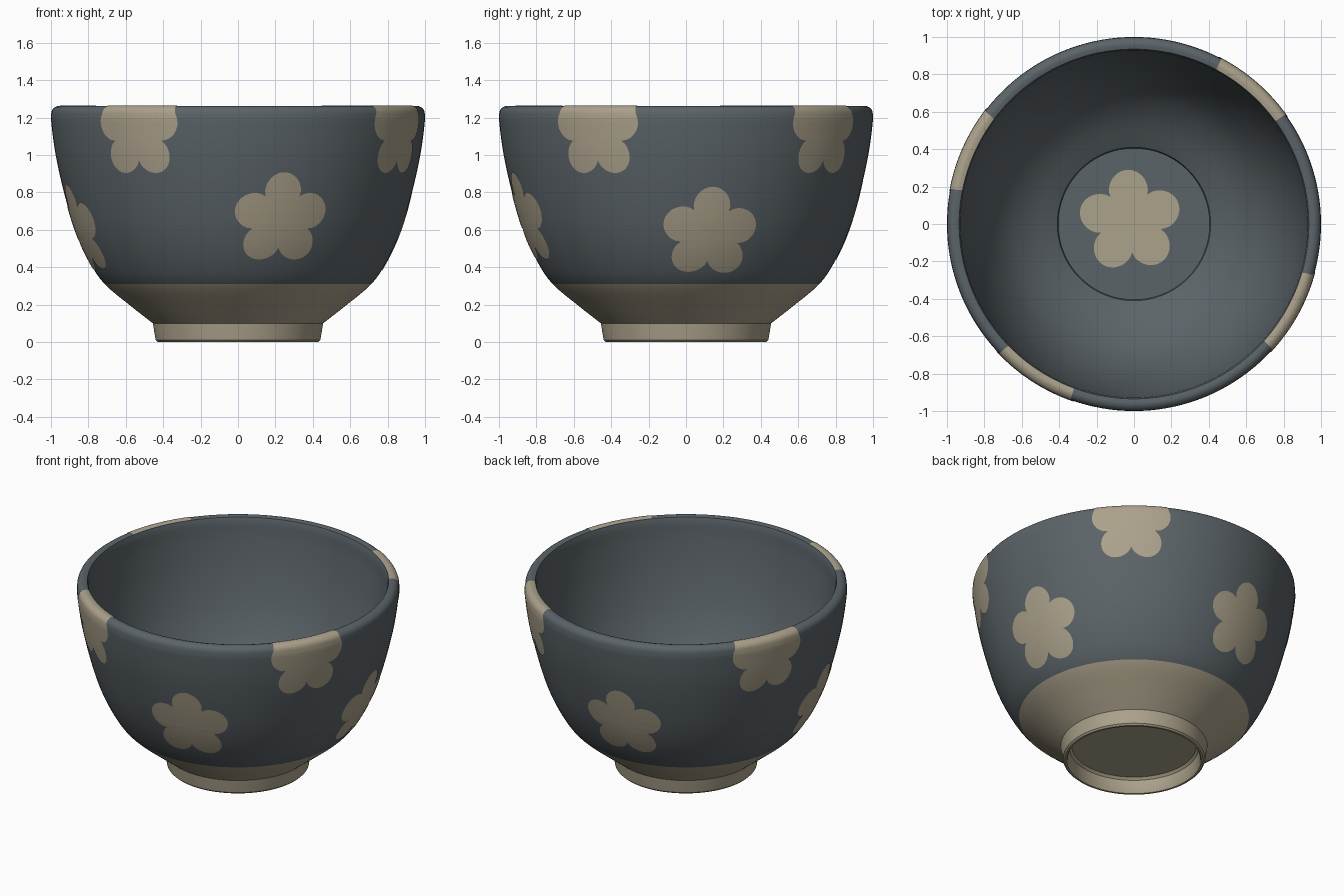
import bpy, bmesh, math
from mathutils import Vector

if "Cube" in bpy.data.objects:
    bpy.data.objects.remove(bpy.data.objects["Cube"])

SEGS = 144
BAND_Z = 0.31
FLOOR_Z = 0.17
RIM_IN = 0.935


def material(name, rgb):
    m = bpy.data.materials.new(name)
    m.diffuse_color = (*rgb, 1)
    m.use_nodes = True
    m.node_tree.nodes["Principled BSDF"].inputs["Base Color"].default_value = m.diffuse_color
    return m


slate = material("slate_glaze", (0.105, 0.127, 0.140))
beige = material("bare_clay_beige", (0.41, 0.36, 0.26))


def smooth_path(pts, n=4):
    """Catmull-Rom curve through the points."""
    p = [Vector(q) for q in pts]
    p = [2 * p[0] - p[1]] + p + [2 * p[-1] - p[-2]]
    out = []
    for i in range(1, len(p) - 2):
        a, b, c, d = p[i - 1:i + 3]
        for k in range(n):
            t = k / n
            out.append(0.5 * (2 * b + (c - a) * t + (2 * a - 5 * b + 4 * c - d) * t * t
                              + (3 * b - a - 3 * c + d) * t ** 3))
    return out + [p[-2]]


# profile (radius, height): underside and foot, outer wall, rim, inner wall
foot = [Vector(q) for q in [(0, 0.1), (0.385, 0.1), (0.40, 0.085), (0.41, 0.01), (0.417, 0),
                            (0.43, 0), (0.44, 0.01), (0.447, 0.05)]]
wall = smooth_path([(0.455, 0.1), (0.57, 0.19), (0.713, BAND_Z), (0.795, 0.43), (0.868, 0.59),
                    (0.928, 0.79), (0.975, 1.0), (0.998, 1.17), (0.999, 1.215)])
rim = [Vector((0.957 + 0.042 * math.cos(a), 1.22 + 0.042 * math.sin(a)))
       for a in (math.radians(d) for d in range(15, 91, 15))] + [Vector((RIM_IN, 1.256))]
inner = smooth_path([(0.928, 1.235), (0.918, 1.1), (0.885, 0.88), (0.82, 0.64),
                     (0.715, 0.43), (0.58, 0.29), (0.41, 0.185)])
inner += [Vector((0.405, FLOOR_Z)), Vector((0, FLOOR_Z))]
profile = foot + wall + rim + inner
n_outer = len(foot) + len(wall)


def make_object(name, bm, mats):
    me = bpy.data.meshes.new(name)
    bm.to_mesh(me)
    bm.free()
    for m in mats:
        me.materials.append(m)
    ob = bpy.data.objects.new(name, me)
    bpy.context.collection.objects.link(ob)
    return ob


# bowl body
bm = bmesh.new()
rings = []
for k in range(SEGS):
    a = 2 * math.pi * k / SEGS
    rings.append([bm.verts.new((p.x * math.cos(a), p.x * math.sin(a), p.y)) for p in profile])
for k in range(SEGS):
    r0, r1 = rings[k], rings[(k + 1) % SEGS]
    for i in range(len(profile) - 1):
        f = bm.faces.new((r0[i], r1[i], r1[i + 1], r0[i + 1]))
        mid = (profile[i].y + profile[i + 1].y) / 2
        f.material_index = 1 if i < n_outer and mid < BAND_Z else 0
bmesh.ops.remove_doubles(bm, verts=bm.verts, dist=1e-5)
bmesh.ops.dissolve_degenerate(bm, dist=1e-6, edges=bm.edges)
bmesh.ops.recalc_face_normals(bm, faces=bm.faces)
bowl = make_object("bowl", bm, [slate, beige])
bowl.select_set(True)
bpy.context.view_layer.objects.active = bowl
bpy.ops.object.shade_smooth_by_angle(angle=math.radians(35))
bowl.select_set(False)

# arc-length table of the outer wall and rim, used to wrap the flowers
skin = wall + rim
arc = [0.0]
for a, b in zip(skin, skin[1:]):
    arc.append(arc[-1] + (b - a).length)
norms = []
for i in range(len(skin)):
    d = skin[min(i + 1, len(skin) - 1)] - skin[max(i - 1, 0)]
    norms.append(Vector((d.y, -d.x)).normalized())


def on_skin(s, lift=0.003):
    i = 0
    while i < len(arc) - 2 and arc[i + 1] < s:
        i += 1
    t = (s - arc[i]) / (arc[i + 1] - arc[i])
    return skin[i].lerp(skin[i + 1], t) + norms[i].lerp(norms[i + 1], t) * lift


def arc_at_height(z):
    for i in range(len(skin) - 1):
        if skin[i].y <= z <= skin[i + 1].y:
            return arc[i] + (arc[i + 1] - arc[i]) * (z - skin[i].y) / (skin[i + 1].y - skin[i].y)


def flat_flower(size, turn=0.0, stretch=0.0):
    """Five-petal outline as a fan; stretch carries the top over the rim."""
    fb = bmesh.new()
    n = 100
    c = fb.verts.new((0, 0, 0))
    ring = []
    for k in range(n):
        t = 2 * math.pi * k / n
        r = size * (0.61 + 0.39 * abs(math.cos(2.5 * t)) ** 0.75)
        x, y = -r * math.sin(t + turn), r * math.cos(t + turn)
        ring.append(fb.verts.new((x, y + stretch * max(0, y - 0.1), 0)))
    for k in range(n):
        fb.faces.new((c, ring[k], ring[(k + 1) % n]))
    return fb


def cut(fb, co, no, clear=False):
    bmesh.ops.bisect_plane(fb, geom=fb.verts[:] + fb.edges[:] + fb.faces[:], dist=1e-5,
                           plane_co=co, plane_no=no, clear_outer=clear)


def wall_flower(name, azimuth, z, size, turn=0.0, stretch=0.0):
    fb = flat_flower(size, turn, stretch)
    s0 = arc_at_height(z)
    cut(fb, (0, arc[-1] - s0, 0), (0, 1, 0), True)
    for s in arc[1:-1]:
        if abs(s - s0) < 0.4:
            cut(fb, (0, s - s0, 0), (0, 1, 0))
    for k in range(-6, 7):
        cut(fb, (k * 0.045, 0, 0), (1, 0, 0))
    for v in fb.verts:
        p = on_skin(s0 + v.co.y)
        a = math.radians(azimuth) + v.co.x / p.x
        v.co = (p.x * math.cos(a), p.x * math.sin(a), p.y)
    for f in fb.faces:
        f.smooth = True
    make_object(name, fb, [beige])


# lower ring of whole flowers
for i, (az, z, turn) in enumerate([(-75, 0.655, 0), (8.5, 0.58, -0.03),
                                   (99, 0.65, 0), (194, 0.595, 0.05)]):
    wall_flower(f"lower_flower_{i + 1}", az, z, 0.262, turn)
# upper ring, folded over the rim
for i, az in enumerate([49, 156, 237, 331]):
    wall_flower(f"rim_flower_{i + 1}", az, 1.125, 0.255, 0, 2.5)

# flower on the inside floor
fb = flat_flower(0.275, 0.06)
for v in fb.verts:
    v.co += Vector((-0.02, 0.015, FLOOR_Z + 0.003))
make_object("floor_flower", fb, [beige])
